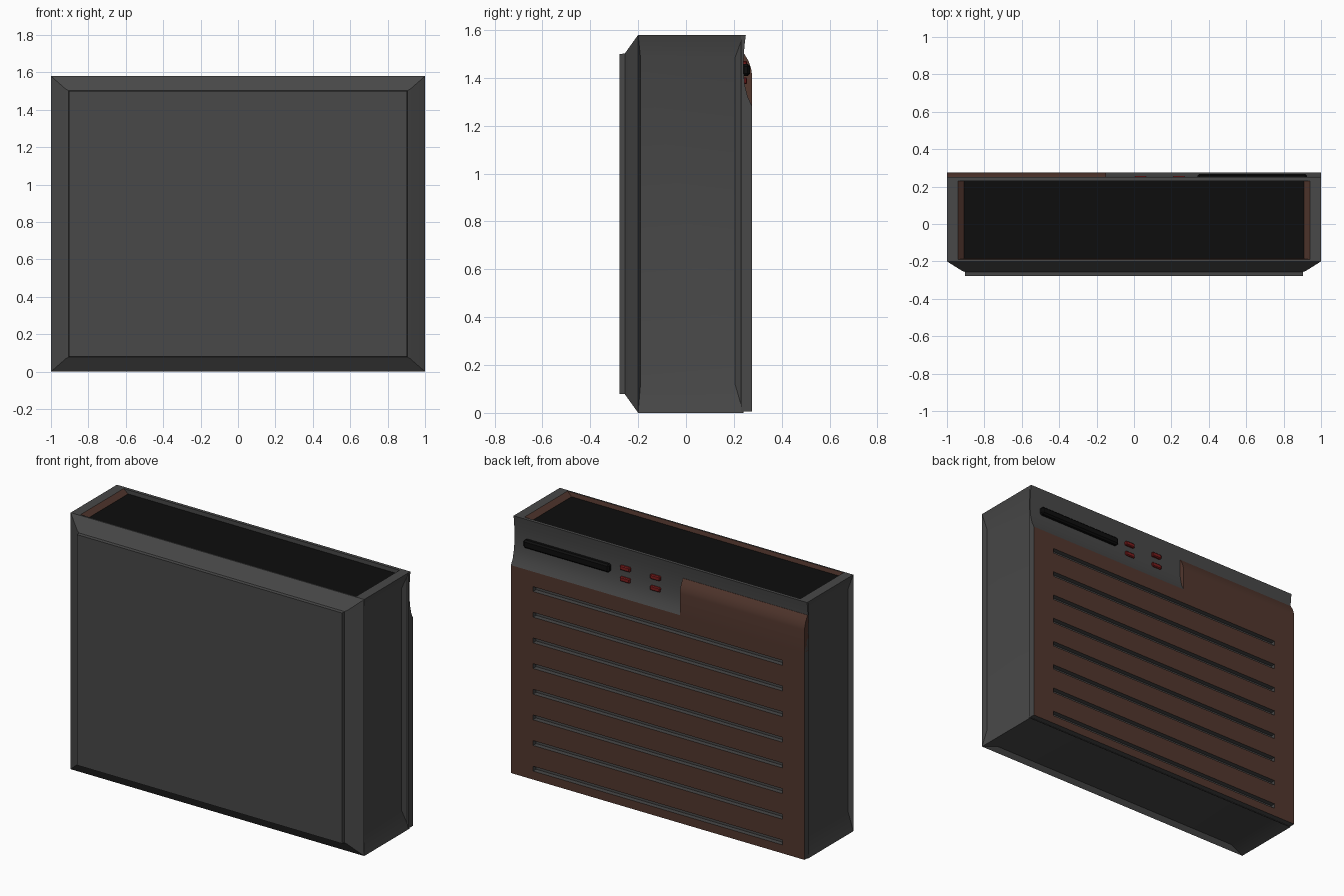
import bpy, bmesh, math
from mathutils import Vector

if "Cube" in bpy.data.objects:
    bpy.data.objects.remove(bpy.data.objects["Cube"])


def material(name, rgb):
    m = bpy.data.materials.new(name)
    m.diffuse_color = (*rgb, 1)
    m.use_nodes = True
    m.node_tree.nodes["Principled BSDF"].inputs["Base Color"].default_value = m.diffuse_color
    return m


GREY = material("charcoal", (0.065, 0.065, 0.065))
BROWN = material("brown", (0.085, 0.038, 0.027))
BLACK = material("black", (0.004, 0.004, 0.004))
RED = material("red", (0.2, 0.012, 0.012))


def finish(bm, name, mats, smooth=True):
    bmesh.ops.recalc_face_normals(bm, faces=bm.faces)
    me = bpy.data.meshes.new(name)
    bm.to_mesh(me)
    bm.free()
    ob = bpy.data.objects.new(name, me)
    bpy.context.collection.objects.link(ob)
    for m in mats:
        me.materials.append(m)
    if smooth:
        bpy.ops.object.select_all(action='DESELECT')
        ob.select_set(True)
        bpy.context.view_layer.objects.active = ob
        bpy.ops.object.shade_smooth_by_angle(angle=math.radians(30))
    return ob


def add_box(bm, lo, hi):
    lo, hi = Vector(lo), Vector(hi)
    for v in bmesh.ops.create_cube(bm, size=1)["verts"]:
        v.co = Vector((lo[i] + hi[i]) / 2 + v.co[i] * (hi[i] - lo[i]) for i in range(3))


def step_face(bm, face, lo, hi):
    """Extrude one face and clamp the new face into the given bounds."""
    f = bmesh.ops.extrude_discrete_faces(bm, faces=[face])["faces"][0]
    for v in f.verts:
        v.co = Vector(min(max(v.co[i], lo[i]), hi[i]) for i in range(3))
    return f


def extrude_profile(name, pts, x0, x1, mats):
    """Extrude a (y, z) profile along x."""
    bm = bmesh.new()
    f = bm.faces.new([bm.verts.new((x0, y, z)) for y, z in pts])
    ext = bmesh.ops.extrude_face_region(bm, geom=[f])["geom"]
    for v in ext:
        if isinstance(v, bmesh.types.BMVert):
            v.co.x = x1
    return finish(bm, name, mats)


# Main casing: box with stepped front, recessed sides, base and top well
bm = bmesh.new()
add_box(bm, (-1, -0.2, 0), (1, 0.24, 1.58))
bm.normal_update()
side = {tuple(round(c) for c in f.normal): f for f in bm.faces}
f = step_face(bm, side[(0, -1, 0)], (-0.92, -0.25, 0.07), (0.92, -0.25, 1.51))
f = step_face(bm, f, (-0.905, -0.256, 0.078), (0.905, -0.256, 1.502))
step_face(bm, f, (-0.903, -0.277, 0.08), (0.903, -0.277, 1.5))
for s in (-1, 1):
    step_face(bm, side[(s, 0, 0)], (-0.97, -0.19, 0.12), (0.97, 0.205, 1.485))
step_face(bm, side[(0, 0, -1)], (-0.9, -0.18, 0.03), (0.9, 0.21, 0.03))
f = step_face(bm, side[(0, 0, 1)], (-0.94, -0.19, 1.58), (0.94, 0.235, 1.58))
f = step_face(bm, f, (-0.91, -0.185, 1.555), (0.91, 0.23, 1.555))
f.material_index = 2
for e in f.edges:
    for g in e.link_faces:
        if g != f:
            g.material_index = 1
finish(bm, "casing", [GREY, BROWN, BLACK])

# Curved control strip along the top of the back
extrude_profile("control_strip", [(0.23, 1.58), (0.25, 1.58), (0.244, 1.53), (0.241, 1.48),
                                  (0.241, 1.42), (0.246, 1.37), (0.258, 1.32), (0.275, 1.285),
                                  (0.23, 1.285)], -1, 1, [GREY])

# Raised brown section beside the controls
extrude_profile("back_panel_raised", [(0.23, 1.28), (0.275, 1.28), (0.275, 1.42), (0.272, 1.44),
                                      (0.262, 1.47), (0.244, 1.5), (0.23, 1.5)],
                -1, -0.15, [BROWN])

# Slotted brown back panel with grey edges
bm = bmesh.new()
add_box(bm, (-1, 0.23, 0.005), (1, 0.275, 1.285))
bm.normal_update()
for f in bm.faces:
    f.material_index = 1 if f.normal.y > 0.5 else 0
panel = finish(bm, "back_panel", [GREY, BROWN], smooth=False)

bm = bmesh.new()
for i in range(8):
    z = 0.072 + 0.158 * i
    add_box(bm, (-0.85, 0.245, z - 0.015), (0.85, 0.3, z + 0.015))
cutter = finish(bm, "slot_cutter", [GREY], smooth=False)
cutter.hide_render = True
cutter.hide_set(True)
cut = panel.modifiers.new("slots", 'BOOLEAN')
cut.operation = 'DIFFERENCE'
cut.solver = 'EXACT'
cut.material_mode = 'TRANSFER'
cut.object = cutter


def small_box(name, lo, hi, mat, bevel):
    bm = bmesh.new()
    add_box(bm, lo, hi)
    bmesh.ops.bevel(bm, geom=bm.edges[:], offset=bevel, segments=1, affect='EDGES')
    return finish(bm, name, [mat])


# Black drive slot and four red buttons
small_box("drive_slot", (0.34, 0.232, 1.408), (0.925, 0.268, 1.458), BLACK, 0.01)
for x in (0.035, 0.24):
    for z in (1.388, 1.457):
        small_box("button", (x - 0.034, 0.235, z - 0.014), (x + 0.034, 0.256, z + 0.014), RED, 0.005)
